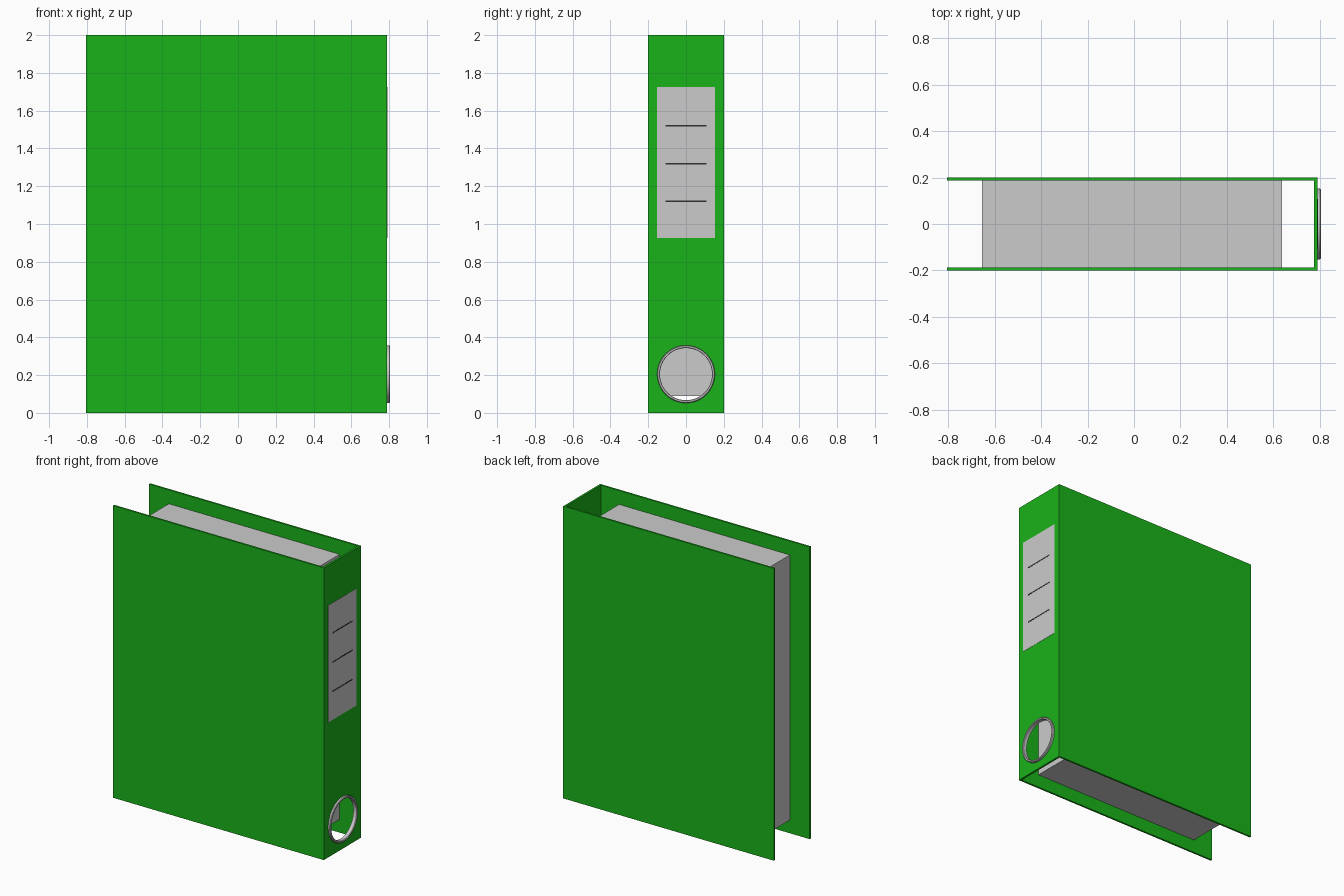
import bpy, bmesh, math
from mathutils import Matrix

if "Cube" in bpy.data.objects:
    bpy.data.objects.remove(bpy.data.objects["Cube"])


def material(name, rgb):
    m = bpy.data.materials.new(name)
    m.diffuse_color = (*rgb, 1)
    m.use_nodes = True
    m.node_tree.nodes["Principled BSDF"].inputs["Base Color"].default_value = m.diffuse_color
    return m


def finish(name, bm, mat=None):
    bmesh.ops.recalc_face_normals(bm, faces=bm.faces[:])
    me = bpy.data.meshes.new(name)
    bm.to_mesh(me)
    bm.free()
    if mat:
        me.materials.append(mat)
    ob = bpy.data.objects.new(name, me)
    bpy.context.collection.objects.link(ob)
    return ob


def box(name, x, y, z, mat=None):
    bm = bmesh.new()
    bmesh.ops.create_cube(bm, size=1)
    for v in bm.verts:
        v.co = [a + (b - a) * (c + 0.5) for (a, b), c in zip((x, y, z), v.co)]
    return finish(name, bm, mat)


def activate(ob):
    bpy.ops.object.select_all(action='DESELECT')
    ob.select_set(True)
    bpy.context.view_layer.objects.active = ob


green = material("green_board", (0.01, 0.45, 0.01))
dark = material("dark_ink", (0.03, 0.03, 0.03))
RING_Z = 0.205

# Cover boards
for name, s in (("front_cover", -1), ("back_cover", 1)):
    box(name, (-0.806, 0.79), sorted((s * 0.187, s * 0.2)), (0, 2), green)

# Spine board with a finger hole
spine = box("spine", (0.776, 0.79), (-0.187, 0.187), (0, 2), green)
bm = bmesh.new()
bmesh.ops.create_cone(bm, cap_ends=True, segments=48, radius1=0.14, radius2=0.14, depth=0.2,
                      matrix=Matrix.Translation((0.783, 0, RING_Z)) @ Matrix.Rotation(math.pi / 2, 4, 'Y'))
cutter = finish("hole_cutter", bm)
cutter.hide_render = True
cut = spine.modifiers.new("finger_hole", 'BOOLEAN')
cut.operation, cut.object, cut.solver = 'DIFFERENCE', cutter, 'EXACT'
activate(spine)
bpy.ops.object.modifier_apply(modifier=cut.name)
bpy.data.objects.remove(cutter)

# Metal ring lining the hole, turned from a small profile (radius, x)
profile = [(0.138, 0.777), (0.138, 0.801), (0.141, 0.805), (0.149, 0.805), (0.153, 0.801), (0.153, 0.789)]
bm = bmesh.new()
N = 48
loops = [[bm.verts.new((x, r * math.cos(2 * math.pi * i / N), RING_Z + r * math.sin(2 * math.pi * i / N)))
          for r, x in profile] for i in range(N)]
for i in range(N):
    a, b = loops[i], loops[(i + 1) % N]
    for j in range(len(profile)):
        k = (j + 1) % len(profile)
        bm.faces.new((a[j], a[k], b[k], b[j]))
ring = finish("finger_ring", bm)
activate(ring)
bpy.ops.object.shade_smooth_by_angle(angle=math.radians(30))

# Stack of paper
box("paper_stack", (-0.655, 0.638), (-0.187, 0.187), (0.09, 1.905))

# Spine label with three writing lines
box("label", (0.789, 0.7915), (-0.154, 0.154), (0.925, 1.725))
for i in range(3):
    z = 1.12 + 0.2 * i
    box(f"label_line_{i + 1}", (0.791, 0.7925), (-0.108, 0.108), (z - 0.004, z + 0.004), dark)
